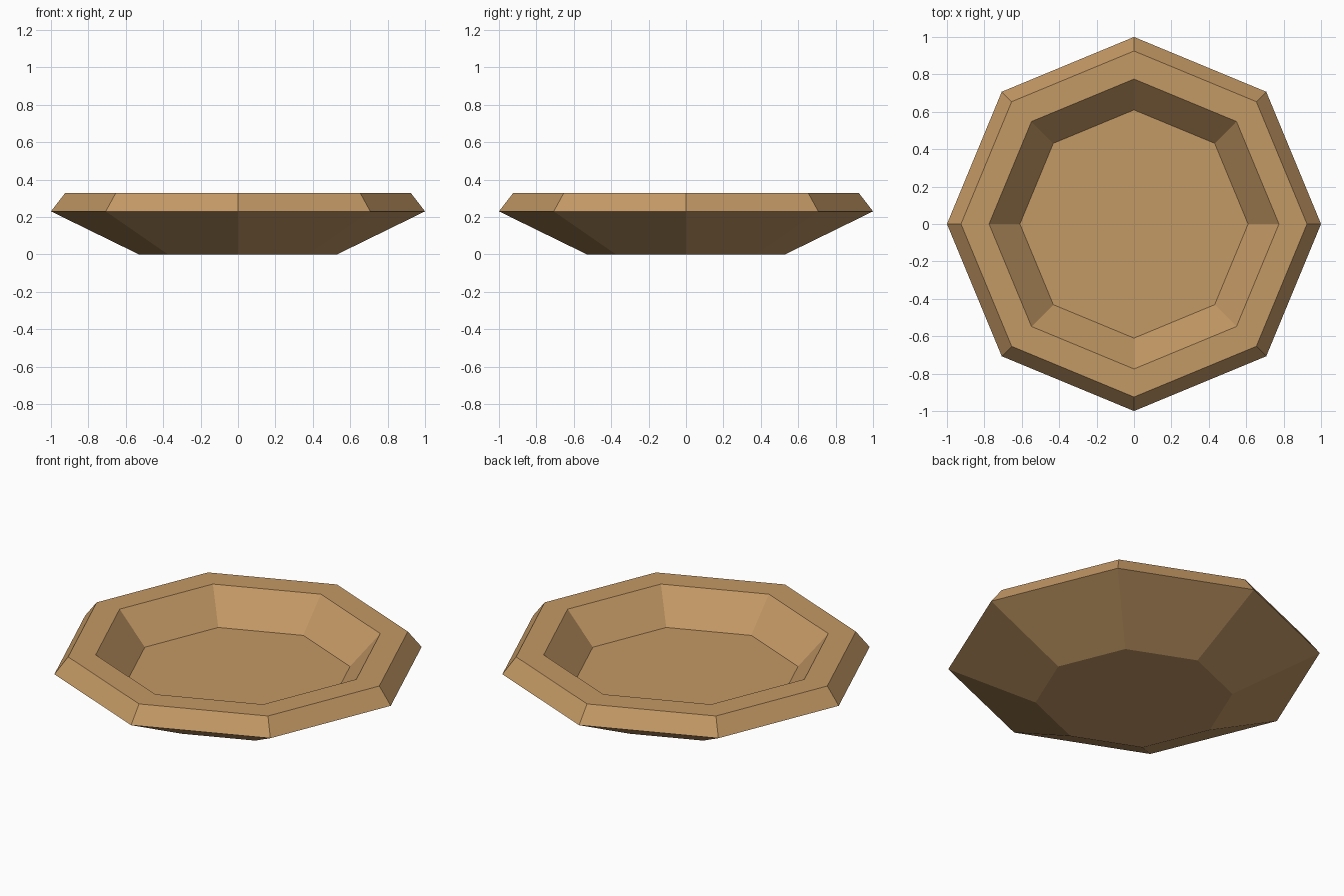
import bpy, bmesh, math

if "Cube" in bpy.data.objects:
    bpy.data.objects.remove(bpy.data.objects["Cube"])

SIDES = 8
# radius, height: from underside centre, round the rim, to the inner floor
PROFILE = [(0.53, 0.0), (1.0, 0.23), (0.925, 0.327), (0.775, 0.327), (0.61, 0.146)]

# single flat wood colour
wood = bpy.data.materials.new("light wood")
wood.diffuse_color = (0.552, 0.319, 0.130, 1)
wood.use_nodes = True
wood.node_tree.nodes["Principled BSDF"].inputs["Base Color"].default_value = wood.diffuse_color

# dish: eight-sided rings joined along the profile
bm = bmesh.new()
rings = [[bm.verts.new((r * math.cos(math.tau * i / SIDES),
                        r * math.sin(math.tau * i / SIDES), z))
          for i in range(SIDES)] for r, z in PROFILE]
for a, b in zip(rings, rings[1:]):
    for i in range(SIDES):
        j = (i + 1) % SIDES
        bm.faces.new((a[i], a[j], b[j], b[i]))

# underside and inner floor
bm.faces.new(rings[0][::-1])
bm.faces.new(rings[-1])
bmesh.ops.recalc_face_normals(bm, faces=bm.faces)

mesh = bpy.data.meshes.new("dish")
bm.to_mesh(mesh)
bm.free()
mesh.materials.append(wood)
dish = bpy.data.objects.new("dish", mesh)
bpy.context.collection.objects.link(dish)
